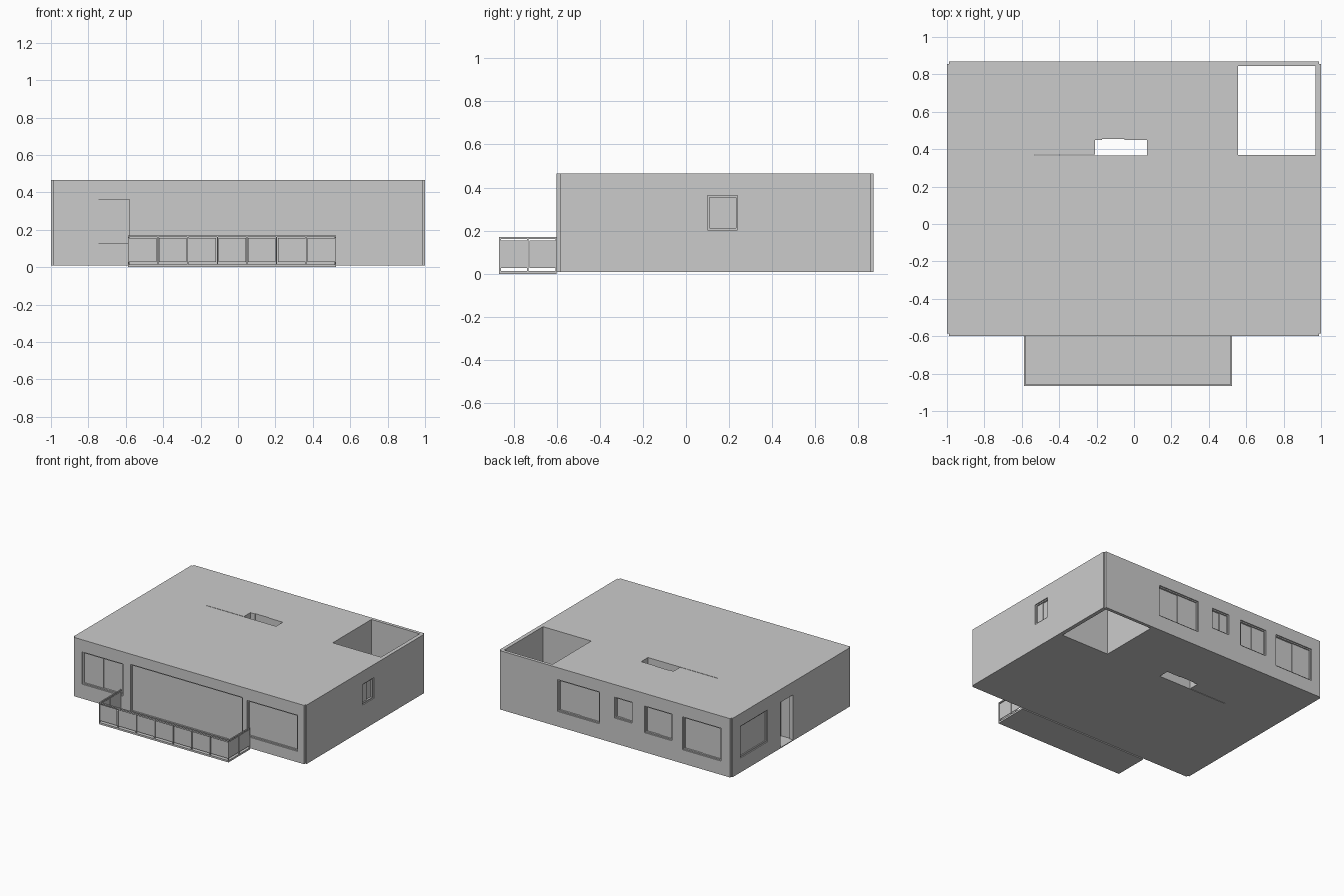
import bpy, bmesh

if "Cube" in bpy.data.objects:
    bpy.data.objects.remove(bpy.data.objects["Cube"])

X1, Y0, Y1, Z0, Z1 = 1.0, -0.6, 0.87, 0.008, 0.465


def box(name, x, y, z):
    """Box from (min, max) ranges on each axis."""
    bm = bmesh.new()
    bmesh.ops.create_cube(bm, size=1)
    for v in bm.verts:
        for i, r in enumerate((x, y, z)):
            lo, hi = min(r), max(r)
            v.co[i] = (lo + hi) / 2 + v.co[i] * (hi - lo)
    me = bpy.data.meshes.new(name)
    bm.to_mesh(me)
    bm.free()
    ob = bpy.data.objects.new(name, me)
    bpy.context.collection.objects.link(ob)
    return ob


def wall_box(name, side, a, depth, z):
    """Box given by position along a wall and depth inwards from its face."""
    d0, d1 = depth
    if side == "front":
        return box(name, a, (Y0 + d0, Y0 + d1), z)
    if side == "back":
        return box(name, a, (Y1 - d1, Y1 - d0), z)
    if side == "left":
        return box(name, (-X1 + d0, -X1 + d1), a, z)
    return box(name, (X1 - d1, X1 - d0), a, z)


# Main block, with small notches at the four corners
n, m = 0.012, 0.015
plan = []
for sx, sy in ((-1, -1), (1, -1), (1, 1), (-1, 1)):
    x, y = sx * X1, (Y1 if sy > 0 else Y0)
    corner = [(x, y - sy * m), (x - sx * n, y - sy * m), (x - sx * n, y)]
    plan += corner if sx * sy > 0 else corner[::-1]
bm = bmesh.new()
base = bm.faces.new([bm.verts.new((x, y, Z0)) for x, y in plan])
top = bmesh.ops.extrude_face_region(bm, geom=[base])["geom"]
for v in top:
    if isinstance(v, bmesh.types.BMVert):
        v.co.z = Z1
bmesh.ops.recalc_face_normals(bm, faces=bm.faces)
me = bpy.data.meshes.new("house_block")
bm.to_mesh(me)
bm.free()
house = bpy.data.objects.new("house_block", me)
bpy.context.collection.objects.link(house)

# Light shafts and narrow gaps that run from roof to underside
through = (-0.1, 0.6)
cutters = [
    box("cut_courtyard", (0.555, 0.97), (0.37, 0.845), through),
    box("cut_shaft", (-0.208, 0.07), (0.367, 0.45), through),
    box("cut_long_gap", (-0.53, -0.2), (0.3665, 0.3705), through),
    box("cut_short_gap", (-0.17, -0.05), (0.445, 0.455), through),
]

# Windows and doors: wall side, range along the wall, height range, leaves
REC = 0.03
openings = [
    ("front_left_window", "front", (-0.92, -0.57), (0.12, 0.37), 2),
    ("balcony_door", "front", (-0.505, 0.46), (0.014, 0.385), 1),
    ("front_right_window", "front", (0.497, 0.93), (0.093, 0.373), 1),
    ("back_window_a", "back", (0.134, 0.495), (0.125, 0.372), 2),
    ("back_window_b", "back", (-0.147, 0.005), (0.205, 0.367), 2),
    ("back_window_c", "back", (-0.488, -0.254), (0.16, 0.367), 2),
    ("back_window_d", "back", (-0.91, -0.58), (0.115, 0.37), 2),
    ("left_window", "left", (0.426, 0.76), (0.12, 0.367), 1),
    ("right_window", "right", (0.10, 0.24), (0.203, 0.363), 2),
]
f = 0.009
for name, side, (a0, a1), (z0, z1), leaves in openings:
    cutters.append(wall_box("cut_" + name, side, (a0, a1), (-0.02, REC), (z0, z1)))
    # frame
    d = (0.008, REC)
    wall_box(name + "_sill", side, (a0, a1), d, (z0, z0 + f))
    wall_box(name + "_head", side, (a0, a1), d, (z1 - f, z1))
    wall_box(name + "_jamb_a", side, (a0, a0 + f), d, (z0, z1))
    wall_box(name + "_jamb_b", side, (a1 - f, a1), d, (z0, z1))
    # sliding leaves on two tracks
    w = (a1 - a0) / leaves
    for i in range(leaves):
        p = 0.016 + 0.006 * (i % 2)
        wall_box(f"{name}_pane_{i}", side, (a0 + i * w, a0 + (i + 1) * w),
                 (p, p + 0.006), (z0 + f, z1 - f))

# Entrance niche with its door and jambs
cutters.append(wall_box("cut_entrance", "left", (0.105, 0.277), (-0.02, 0.12), (0.014, 0.365)))
wall_box("entrance_door", "left", (0.105, 0.277), (0.11, 0.12), (0.014, 0.365))
for i, a in enumerate((0.105, 0.269)):
    wall_box(f"entrance_jamb_{i}", "left", (a, a + 0.008), (0.0, 0.03), (0.014, 0.365))

# Carve the block, then drop the cutters
for c in cutters:
    c.hide_render = True
    mod = house.modifiers.new(c.name, "BOOLEAN")
    mod.operation, mod.solver, mod.object = "DIFFERENCE", "EXACT", c
bpy.context.view_layer.update()
dg = bpy.context.evaluated_depsgraph_get()
carved = bpy.data.meshes.new_from_object(house.evaluated_get(dg))
house.modifiers.clear()
house.data = carved
for c in cutters:
    bpy.data.objects.remove(c)

# Balcony slab
BX0, BX1, BY = -0.588, 0.525, -0.867
box("balcony_floor", (BX0, BX1), (BY, Y0), (0, 0.014))

# Balcony rail
r = 0.009
box("rail_front", (BX0, BX1), (BY, BY + r), (0.161, 0.17))
for i, x in enumerate((BX0, BX1 - r)):
    box(f"rail_side_{i}", (x, x + r), (BY, Y0), (0.161, 0.17))

# Front posts and panels
bays = 7
step = (BX1 - BX0) / bays
for i in range(bays + 1):
    x = BX0 + 0.003 + i * (BX1 - BX0 - 0.006) / bays
    box(f"front_post_{i}", (x - 0.003, x + 0.003), (BY, BY + r), (0.01, 0.165))
for i in range(bays):
    x = BX0 + i * step
    box(f"front_panel_{i}", (x + 0.006, x + step - 0.006),
        (BY + 0.003, BY + 0.006), (0.028, 0.155))

# Side posts and panels
span = (Y0 - BY) / 2
for s, x in enumerate((BX0, BX1 - r)):
    for i in range(2):
        y = BY + i * span
        box(f"side_panel_{s}_{i}", (x + 0.003, x + 0.006),
            (y + 0.007, y + span - 0.005), (0.028, 0.155))
        y2 = y + span - (0.006 if i else 0.003)
        box(f"side_post_{s}_{i}", (x, x + r), (y2, y2 + 0.006), (0.01, 0.165))
